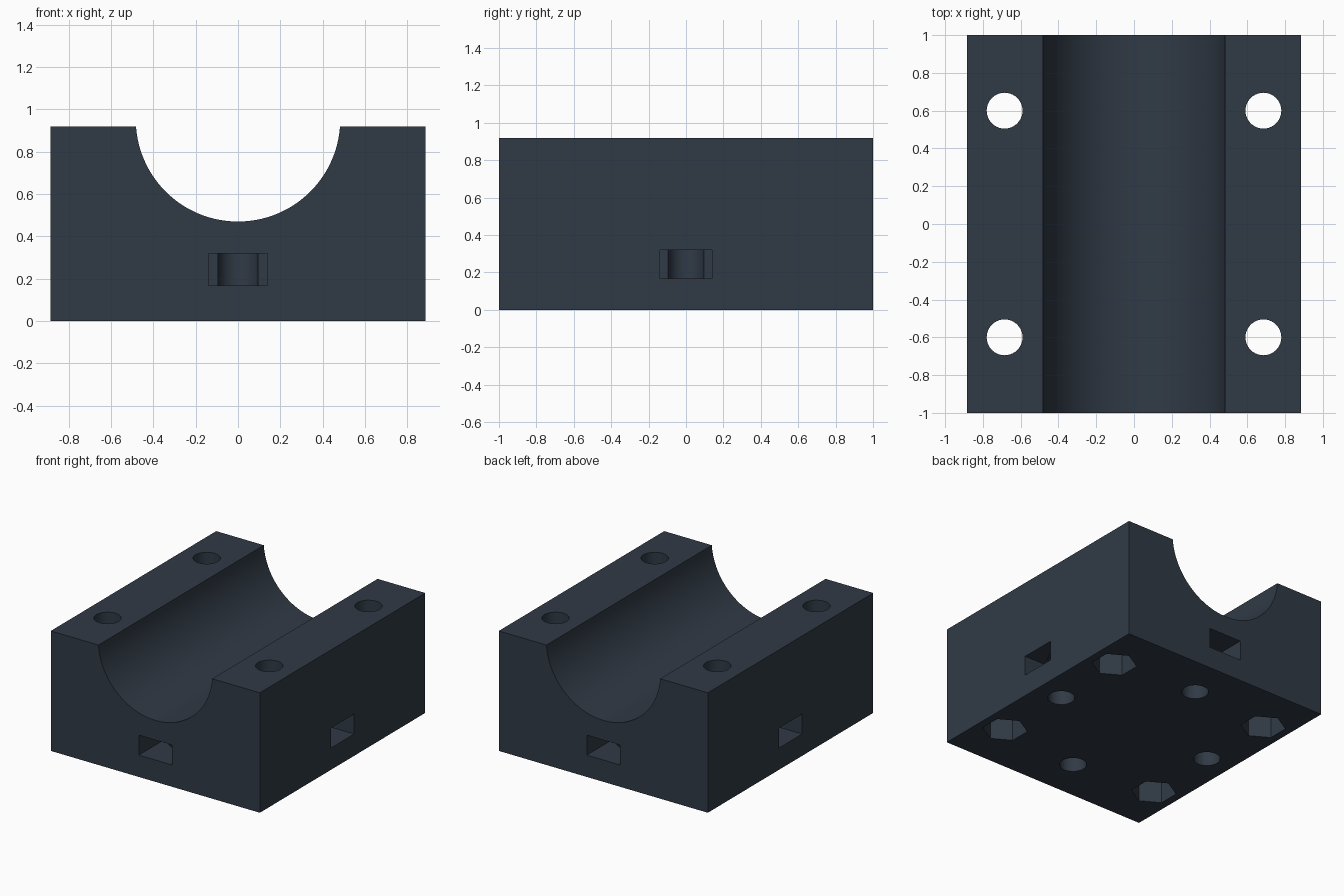
import bpy, bmesh, math

cube = bpy.data.objects.get("Cube")
if cube:
    bpy.data.objects.remove(cube, do_unlink=True)

W, L, H = 0.885, 1.0, 0.918      # half width, half length, height
R, RZ = 0.483, 0.953             # channel radius and axis height
HOLE_R, NUT_R = 0.095, 0.16
SLOT_Z0, SLOT_Z1, SLOT_END = 0.167, 0.32, 0.67

mat = bpy.data.materials.new("dark slate plastic")
mat.use_nodes = True
color = (0.030, 0.042, 0.060, 1)
mat.diffuse_color = color
bsdf = mat.node_tree.nodes["Principled BSDF"]
bsdf.inputs["Base Color"].default_value = color
bsdf.inputs["Roughness"].default_value = 0.6


def mesh_object(name, bm):
    mesh = bpy.data.meshes.new(name)
    bmesh.ops.recalc_face_normals(bm, faces=bm.faces[:])
    bm.to_mesh(mesh)
    bm.free()
    mesh.materials.append(mat)
    ob = bpy.data.objects.new(name, mesh)
    bpy.context.collection.objects.link(ob)
    return ob


# Block: outline with a round channel, extruded along its length
bm = bmesh.new()
half = math.acos((RZ - H) / R)
arc = [(R * math.sin(a), RZ - R * math.cos(a))
       for a in (half * (1 - 2 * i / 64) for i in range(65))]
outline = [(-W, 0), (W, 0), (W, H)] + arc + [(-W, H)]
face = bm.faces.new([bm.verts.new((x, -L, z)) for x, z in outline])
ext = bmesh.ops.extrude_face_region(bm, geom=[face])
bmesh.ops.translate(bm, vec=(0, 2 * L, 0),
                    verts=[v for v in ext["geom"] if isinstance(v, bmesh.types.BMVert)])
block = mesh_object("bearing_block", bm)


def cut(bm):
    cutter = mesh_object("cutter", bm)
    cutter.hide_render = True
    mod = block.modifiers.new("cut", "BOOLEAN")
    mod.operation, mod.solver, mod.object = "DIFFERENCE", "EXACT", cutter
    bpy.ops.object.select_all(action="DESELECT")
    bpy.context.view_layer.objects.active = block
    block.select_set(True)
    bpy.ops.object.modifier_apply(modifier=mod.name)
    bpy.data.objects.remove(cutter, do_unlink=True)


def bore(x, y, z0, z1, r, sides, turn=0):
    bm = bmesh.new()
    ring = [bm.verts.new((x + r * math.cos(turn + math.tau * i / sides),
                          y + r * math.sin(turn + math.tau * i / sides), z0))
            for i in range(sides)]
    ext = bmesh.ops.extrude_face_region(bm, geom=[bm.faces.new(ring)])
    bmesh.ops.translate(bm, vec=(0, 0, z1 - z0),
                        verts=[v for v in ext["geom"] if isinstance(v, bmesh.types.BMVert)])
    cut(bm)


def box(x0, x1, y0, y1, z0, z1):
    bm = bmesh.new()
    bmesh.ops.create_cube(bm, size=1)
    for v in bm.verts:
        v.co = (x1 if v.co.x > 0 else x0, y1 if v.co.y > 0 else y0, z1 if v.co.z > 0 else z0)
    cut(bm)


# Corner through holes with hexagonal nut pockets underneath
for sx in (-1, 1):
    for sy in (-1, 1):
        bore(sx * 0.685, sy * 0.6, -0.1, 1.1, HOLE_R, 40)
        bore(sx * 0.685, sy * 0.6, -0.1, 0.28, NUT_R, 6, math.pi / 2)

# Side nut slots, each meeting a blind hole from below
for s in (-1, 1):
    near, far = sorted((s * SLOT_END, s * 1.1))
    box(-0.14, 0.14, near, far, SLOT_Z0, SLOT_Z1)
    bore(0, s * SLOT_END, -0.1, 0.35, HOLE_R, 40)
    box(near, far, -0.14, 0.14, SLOT_Z0, SLOT_Z1)
    bore(s * SLOT_END, 0, -0.1, 0.35, HOLE_R, 40)

bpy.ops.object.shade_smooth_by_angle(angle=math.radians(30))
